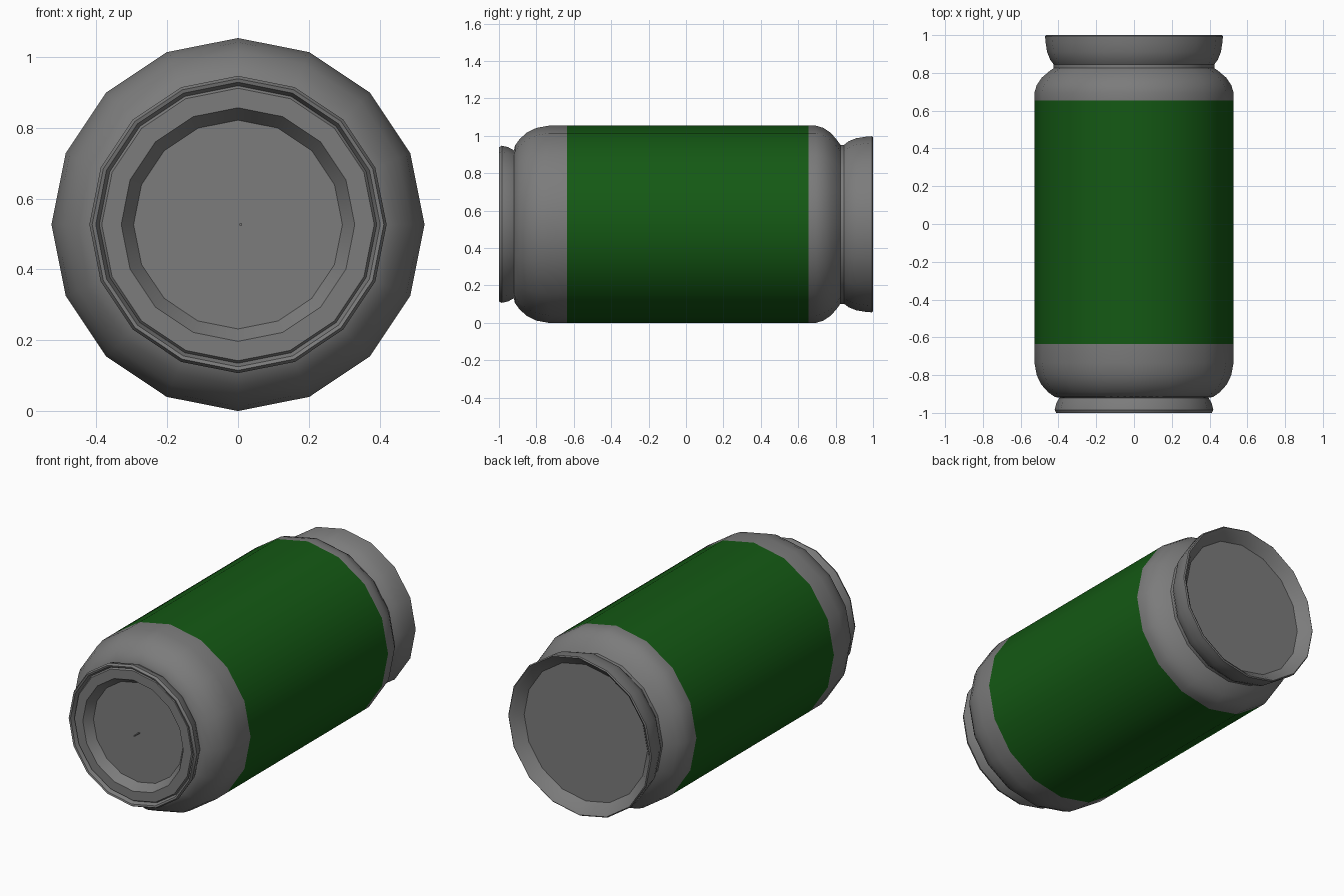
import bpy, bmesh, math

if "Cube" in bpy.data.objects:
    bpy.data.objects.remove(bpy.data.objects["Cube"])

CZ = 0.527      # height of the can axis
SIDES = 16


def material(name, rgb):
    m = bpy.data.materials.new(name)
    m.diffuse_color = (*rgb, 1)
    m.use_nodes = True
    m.node_tree.nodes["Principled BSDF"].inputs["Base Color"].default_value = m.diffuse_color
    return m


gray = material("can_gray", (0.2, 0.2, 0.2))
green = material("label_green", (0.007, 0.1, 0.007))

# (y, radius) from the front disc centre, around the outside, to the back disc centre
profile = [
    (-0.935, 0), (-0.935, 0.295), (-0.985, 0.33),               # recessed front disc
    (-0.985, 0.385), (-0.975, 0.392), (-0.997, 0.402),          # groove and lip
    (-1.0, 0.412), (-0.985, 0.42), (-0.95, 0.412), (-0.92, 0.395),  # foot rim
    (-0.915, 0.42), (-0.89, 0.455), (-0.85, 0.491), (-0.80, 0.515), (-0.735, 0.527),
    (-0.635, 0.527), (0.655, 0.527),                            # label band
    (0.695, 0.527), (0.735, 0.515), (0.775, 0.488), (0.81, 0.447), (0.825, 0.425),
    (0.845, 0.425), (0.87, 0.444), (0.91, 0.46), (0.96, 0.468), (0.995, 0.471),
    (1.0, 0.465), (0.985, 0.445), (0.94, 0.405), (0.94, 0),     # flared rim, back disc
]

# Lathe the can around the y axis
bm = bmesh.new()
rings = []
for y, r in profile:
    if r == 0:
        rings.append([bm.verts.new((0, y, CZ))])
    else:
        rings.append([bm.verts.new((r * math.sin(k * math.tau / SIDES), y,
                                    CZ + r * math.cos(k * math.tau / SIDES)))
                      for k in range(SIDES)])
for a, b in zip(rings, rings[1:]):
    for k in range(SIDES):
        n = (k + 1) % SIDES
        if len(a) == 1:
            bm.faces.new((a[0], b[k], b[n]))
        elif len(b) == 1:
            bm.faces.new((a[k], b[0], a[n]))
        else:
            bm.faces.new((a[k], b[k], b[n], a[n]))
bmesh.ops.recalc_face_normals(bm, faces=bm.faces)

# Green label: the long straight band in the middle
for f in bm.faces:
    f.material_index = int(abs(f.calc_center_median().y) < 0.1)

mesh = bpy.data.meshes.new("can_body")
bm.to_mesh(mesh)
bm.free()
mesh.materials.append(gray)
mesh.materials.append(green)
can = bpy.data.objects.new("can_body", mesh)
bpy.context.collection.objects.link(can)
bpy.context.view_layer.objects.active = can
can.select_set(True)
bpy.ops.object.shade_smooth_by_angle(angle=math.radians(35))

# Tiny pip in the middle of the front disc
bpy.ops.mesh.primitive_cube_add(size=1, location=(0.008, -0.95, CZ))
pip = bpy.context.object
pip.name = "front_pip"
pip.scale = (0.008, 0.07, 0.005)
pip.data.materials.append(gray)
